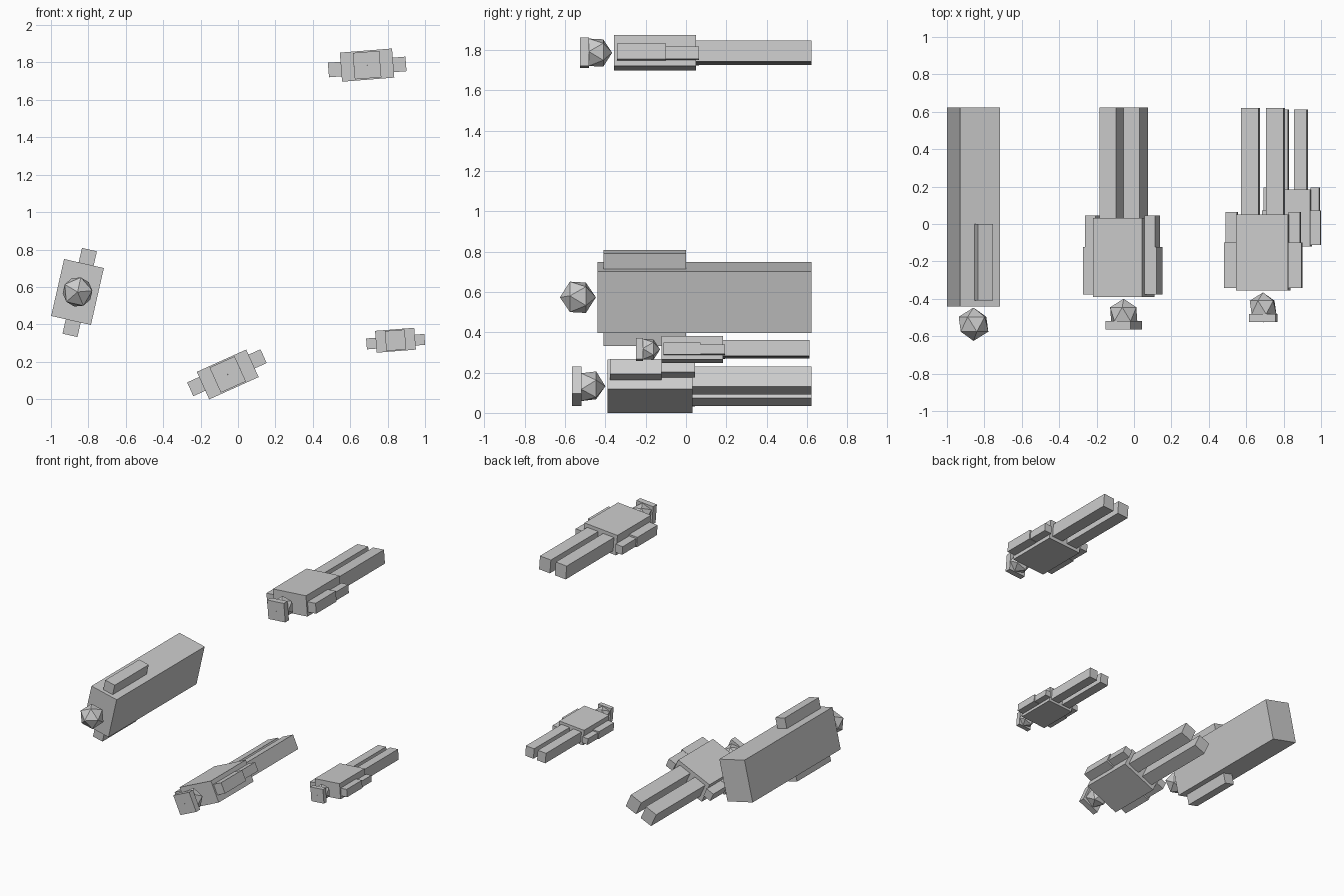
import bpy, bmesh
from math import radians
from mathutils import Matrix, Vector

if "Cube" in bpy.data.objects:
    bpy.data.objects.remove(bpy.data.objects["Cube"])


def finish(name, bm, place):
    # bake the placement into the mesh and link it
    bmesh.ops.transform(bm, matrix=place, verts=bm.verts)
    me = bpy.data.meshes.new(name)
    bm.to_mesh(me)
    bm.free()
    bpy.context.collection.objects.link(bpy.data.objects.new(name, me))


def box(name, place, x, y, z):
    # box from (min, max) ranges
    bm = bmesh.new()
    size = [b - a for a, b in (x, y, z)]
    mid = Vector([(a + b) / 2 for a, b in (x, y, z)])
    bmesh.ops.create_cube(bm, size=1, matrix=Matrix.Translation(mid) @ Matrix.Diagonal((*size, 1)))
    finish(name, bm, place)


def pair(name, place, x, y, z):
    # left and right copies
    box(name + "_right", place, x, y, z)
    box(name + "_left", place, (-x[1], -x[0]), y, z)


def head(name, place, z, r):
    bm = bmesh.new()
    bmesh.ops.create_icosphere(bm, subdivisions=1, radius=r, matrix=Matrix.Translation((0, 0, z)))
    finish(name, bm, place)


def lying(x, z, roll, scale, foot_y):
    # standing figure tipped so its head points to -y, then rolled about its length
    return (Matrix.Translation((x, foot_y, z)) @ Matrix.Rotation(-radians(roll), 4, 'Y')
            @ Matrix.Rotation(radians(90), 4, 'X') @ Matrix.Scale(scale, 4))


def trouser_figure(name, place):
    box(name + "_torso", place, (-.14, .14), (-.078, .078), (.571, .977))
    pair(name + "_leg", place, (.021, .113), (-.052, .052), (0, .571))
    pair(name + "_upper_arm", place, (.129, .208), (-.049, .029), (.719, .964))
    pair(name + "_forearm", place, (.139, .199), (-.047, .016), (.557, .719))
    head(name + "_head", place, 1.067, .08)
    box(name + "_flat_cap", place, (-.071, .071), (-.071, .071), (1.101, 1.146))


def dress_figure(name, place):
    box(name + "_dress", place, (-.156, .156), (-.109, .109), (0, 1.062))
    pair(name + "_arm", place, (.152, .235), (-.053, .029), (.622, 1.032))
    head(name + "_head", place, 1.158, .089)


dress_figure("dress_figure", lying(-.858, .573, 77.2, 1, .622))
trouser_figure("large_figure", lying(-.055, .132, 204.3, 1.035, .622))
trouser_figure("high_figure", lying(.69, 1.786, 4.5, 1, .621))
trouser_figure("small_figure", lying(.842, .315, 4.5, .75, .612))
